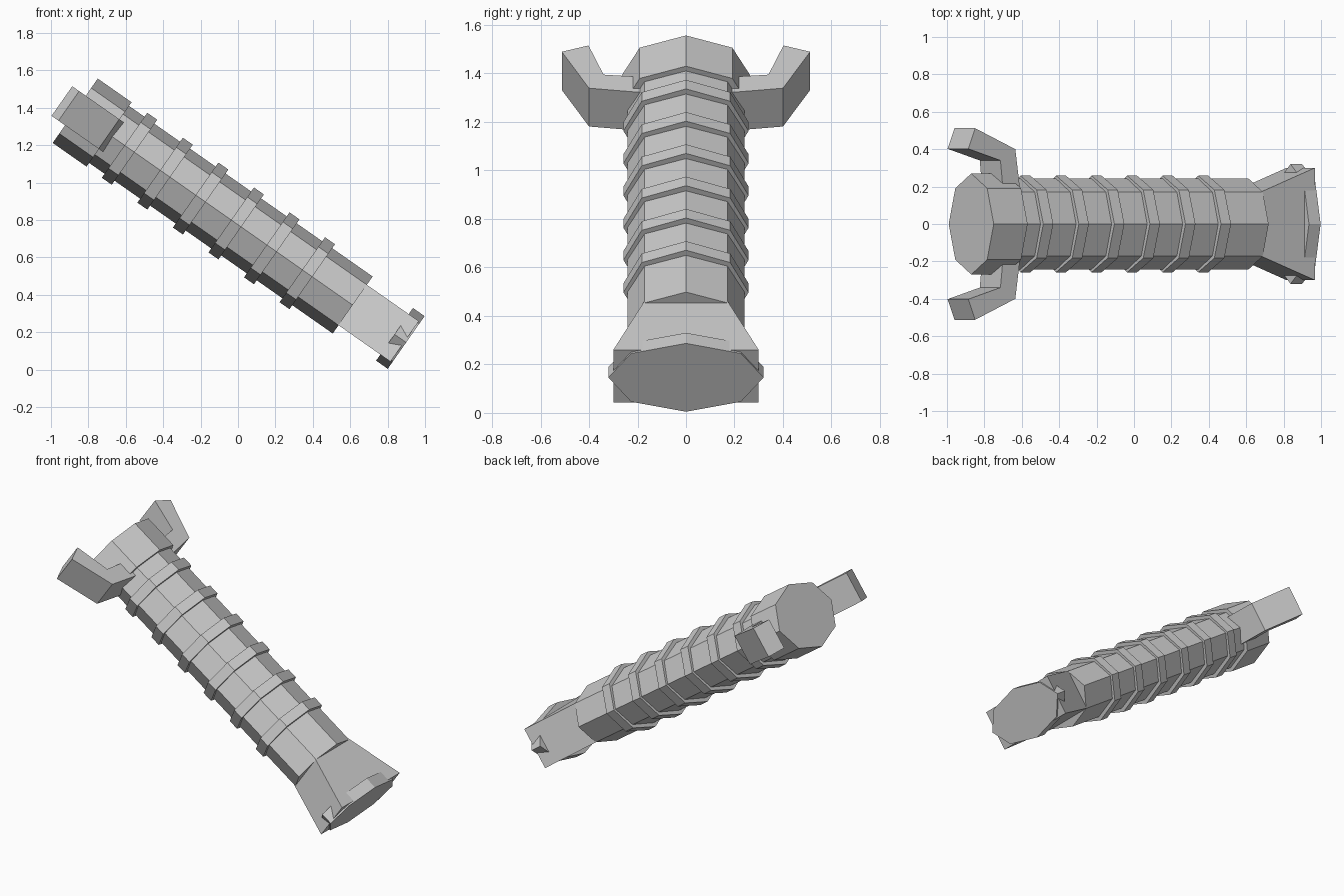
import bpy, bmesh
from math import radians, cos, sin, pi

if "Cube" in bpy.data.objects:
    bpy.data.objects.remove(bpy.data.objects["Cube"])

TILT = radians(35)
T0 = 0.635          # height of the hilt axis in the tilted frame


def make(name, verts, faces):
    me = bpy.data.meshes.new(name)
    me.from_pydata(verts, [], faces)
    bm = bmesh.new()
    bm.from_mesh(me)
    bmesh.ops.recalc_face_normals(bm, faces=bm.faces)
    bm.to_mesh(me)
    bm.free()
    ob = bpy.data.objects.new(name, me)
    ob.rotation_euler = (0, TILT, 0)
    bpy.context.collection.objects.link(ob)
    return ob


def prism(name, a, b):
    """Join two matching end loops into a closed solid."""
    n = len(a)
    sides = [(i, (i + 1) % n, n + (i + 1) % n, n + i) for i in range(n)]
    return make(name, a + b, sides + [tuple(range(n)), tuple(range(n, 2 * n))])


def octagon(name, s0, s1, ry, rt):
    """Flattened eight-sided cylinder along the hilt axis."""
    def ring(s):
        return [(s, ry * cos(i * pi / 4), T0 + rt * sin(i * pi / 4)) for i in range(8)]
    return prism(name, ring(s0), ring(s1))


# Grip, end plate and pommel
octagon("grip", -1.30, 0.304, 0.242, 0.186)
octagon("end_plate", 0.577, 0.653, 0.32, 0.172)
octagon("pommel", -1.507, -1.286, 0.27, 0.21)

# Raised grip bands
for k in range(6):
    end = 0.04 - 0.232 * k
    octagon(f"grip_band_{k + 1}", end - 0.065, end, 0.258, 0.212)

# Flared collar between grip and end plate
def rect(s, y, t):
    return [(s, -y, T0 - t), (s, y, T0 - t), (s, y, T0 + t), (s, -y, T0 + t)]

prism("flared_collar", rect(0.20, 0.138, 0.132), rect(0.643, 0.30, 0.132))

# Bent side prongs
PRONG = [(-1.25, 0.10), (-1.262, 0.22), (-1.288, 0.40), (-1.55, 0.512),
         (-1.595, 0.402), (-1.385, 0.34), (-1.372, 0.22), (-1.36, 0.10)]
for side, label in ((-1, "front"), (1, "back")):
    n = len(PRONG)
    prism(f"{label}_prong",
          [(s, side * y, T0 - 0.095) for s, y in PRONG],
          [(s, side * y, T0 + 0.098) for s, y in PRONG])
